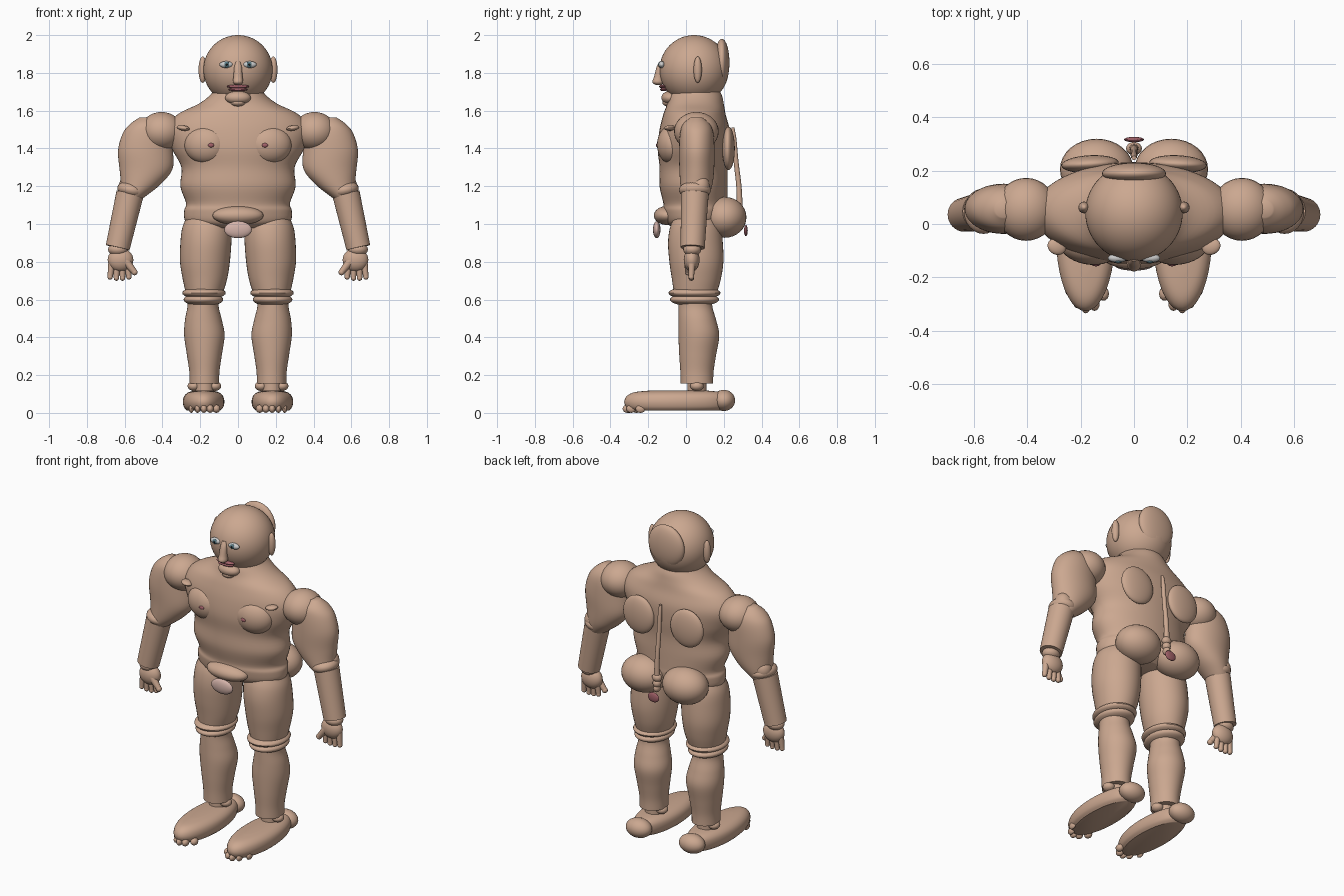
import bpy, bmesh, math
from mathutils import Vector, Matrix


def material(name, r, g, b):
    m = bpy.data.materials.new(name)
    m.diffuse_color = (r, g, b, 1)
    return m


SKIN = material("skin", 0.60, 0.39, 0.28)
ROSE = material("rose", 0.36, 0.12, 0.14)
PALE = material("pale_pink", 0.66, 0.45, 0.40)
WHITE = material("eye_white", 0.75, 0.78, 0.78)
IRIS = material("iris", 0.10, 0.20, 0.24)
BLACK = material("pupil", 0.01, 0.01, 0.01)


def finish(bm, name, mat, angle=40):
    bmesh.ops.recalc_face_normals(bm, faces=bm.faces[:])
    me = bpy.data.meshes.new(name)
    bm.to_mesh(me)
    bm.free()
    ob = bpy.data.objects.new(name, me)
    bpy.context.collection.objects.link(ob)
    me.materials.append(mat)
    bpy.ops.object.select_all(action='DESELECT')
    ob.select_set(True)
    bpy.context.view_layer.objects.active = ob
    bpy.ops.object.shade_smooth_by_angle(angle=math.radians(angle))
    return ob


def ball(name, c, r, mat=SKIN, rot=(0, 0, 0), seg=32):
    """Ellipsoid with centre c, radii r and XYZ rotation in degrees."""
    bm = bmesh.new()
    bmesh.ops.create_uvsphere(bm, u_segments=seg, v_segments=seg // 2, radius=1)
    m = Matrix.Translation(c)
    for a, ax in zip(rot, 'XYZ'):
        m = m @ Matrix.Rotation(math.radians(a), 4, ax)
    bmesh.ops.transform(bm, matrix=m @ Matrix.Diagonal((*r, 1)), verts=bm.verts)
    return finish(bm, name, mat)


def loft(name, secs, mat=SKIN, s=1, seg=40, steps=5):
    """Smooth stack of level ellipses; each section is (x, y, z, rx, ry)."""
    v = [Vector(p) for p in secs]
    rows = []
    for i in range(len(v) - 1):
        a, b, c, d = v[max(i - 1, 0)], v[i], v[i + 1], v[min(i + 2, len(v) - 1)]
        for k in range(steps):
            t = k / steps
            rows.append(0.5 * (2 * b + (c - a) * t + (2 * a - 5 * b + 4 * c - d) * t * t
                               + (3 * b - a - 3 * c + d) * t ** 3))
    rows.append(v[-1])
    bm = bmesh.new()
    rings = []
    for x, y, z, rx, ry in rows:
        rings.append([bm.verts.new((s * (x + rx * math.cos(2 * math.pi * j / seg)),
                                    y + ry * math.sin(2 * math.pi * j / seg), z))
                      for j in range(seg)])
    for p, q in zip(rings, rings[1:]):
        for j in range(seg):
            n = (j + 1) % seg
            bm.faces.new((p[j], p[n], q[n], q[j]))
    bm.faces.new(rings[0])
    bm.faces.new(rings[-1])
    return finish(bm, name, mat)


def rod(name, a, b, r1, r2, mat=SKIN, seg=32):
    """Tapered cylinder from a to b."""
    a, b = Vector(a), Vector(b)
    d = b - a
    bm = bmesh.new()
    bmesh.ops.create_cone(bm, cap_ends=True, segments=seg, radius1=r1, radius2=r2, depth=d.length)
    m = Matrix.Translation((a + b) / 2) @ d.to_track_quat('Z', 'Y').to_matrix().to_4x4()
    bmesh.ops.transform(bm, matrix=m, verts=bm.verts)
    return finish(bm, name, mat)


# torso
loft("torso", [(0, .05, .98, .20, .12), (0, .05, 1.01, .275, .155), (0, .05, 1.07, .285, .17),
               (0, .05, 1.11, .275, .17), (0, .04, 1.20, .305, .18), (0, .04, 1.30, .30, .18),
               (0, .04, 1.40, .35, .19), (0, .045, 1.50, .375, .185), (0, .045, 1.58, .32, .165),
               (0, .05, 1.635, .21, .15), (0, .05, 1.68, .15, .14), (0, .05, 1.72, .12, .12)], seg=56)
ball("lower_belly", (0, -.10, 1.045), (.135, .07, .05))
ball("front_pad", (0, -.155, .97), (.073, .02, .045), PALE)

# back details
loft("spine", [(0, .285, 1.07, .018, .016), (0, .28, 1.2, .014, .014), (0, .265, 1.33, .013, .013),
               (0, .255, 1.45, .012, .012), (0, .248, 1.51, .009, .008)], seg=16)
for i, z in enumerate((1.075, 1.04, 1.01)):
    ball("tailbone_%d" % i, (0, .283, z), (.03 - .005 * i, .025, .025), seg=16)
ball("tail_pad", (0, .317, .965), (.038, .01, .03), ROSE, seg=20)

# head
ball("head", (0, .043, 1.817), (.183, .183, .183), seg=56)
ball("head_back", (0, .19, 1.855), (.12, .04, .125), rot=(0, 0, 0), seg=40)
loft("nose", [(0, -.145, 1.735, .012, .012), (0, -.148, 1.75, .027, .03), (0, -.145, 1.78, .024, .024),
              (0, -.14, 1.83, .02, .016), (0, -.13, 1.86, .012, .01)], seg=20)
ball("upper_lip", (0, -.122, 1.728), (.06, .02, .010), ROSE, seg=24)
ball("lower_lip", (0, -.118, 1.712), (.052, .02, .009), ROSE, seg=24)
ball("chin", (0, -.085, 1.668), (.068, .045, .036))
ball("chin_tip", (0, -.09, 1.643), (.04, .035, .022))

# mirrored parts
for s, side in ((-1, "right"), (1, "left")):
    def b(name, c, r, mat=SKIN, rot=(0, 0, 0), seg=32):
        return ball(side + "_" + name, (s * c[0], c[1], c[2]), r, mat,
                    (rot[0], s * rot[1], s * rot[2]), seg)

    def l(name, secs):
        return loft(side + "_" + name, secs, s=s)

    # face
    b("ear", (.187, .062, 1.817), (.022, .022, .07), seg=24)
    b("eye", (.062, -.128, 1.844), (.036, .017, .018), WHITE, seg=24)
    b("iris", (.060, -.140, 1.844), (.015, .0075, .015), IRIS, seg=20)
    b("pupil", (.060, -.145, 1.844), (.007, .004, .007), BLACK, seg=16)

    # chest, shoulder blades, buttocks
    b("chest", (.17, -.08, 1.42), (.115, .072, .10), rot=(0, 0, 10))
    b("nipple", (.143, -.15, 1.417), (.017, .009, .012), ROSE, seg=16)
    b("collar_bone", (.29, -.085, 1.508), (.036, .03, .014), rot=(0, -8, 25), seg=20)
    b("shoulder_blade", (.165, .225, 1.40), (.108, .033, .115), rot=(0, 0, -3))
    b("buttock", (.14, .205, 1.035), (.138, .115, .108))

    # arm
    b("shoulder", (.405, .055, 1.49), (.115, .118, .103))
    l("upper_arm", [(.49, .055, 1.565, .03, .03), (.485, .055, 1.53, .085, .07), (.485, .057, 1.48, .125, .088),
                    (.49, .057, 1.39, .145, .094), (.487, .057, 1.29, .14, .092), (.515, .055, 1.21, .105, .085),
                    (.555, .05, 1.15, .07, .07), (.565, .05, 1.12, .04, .05)])
    b("elbow", (.565, .048, 1.18), (.075, .085, .045), rot=(0, -12, 0))
    b("elbow_point", (.58, .075, 1.20), (.05, .05, .06))
    rod(side + "_forearm", (s * .572, .047, 1.16), (s * .637, .035, .875), .073, .064)
    b("wrist", (.635, .033, .865), (.053, .048, .035), seg=24)
    b("palm", (.622, .03, .81), (.068, .042, .062))
    for i in range(4):
        x = .585 + .028 * i
        xe = .578 + .033 * i
        ze = .713 + (.006 if i in (0, 3) else 0)
        rod(side + "_finger_%d" % i, (s * x, .03, .79), (s * xe, .028, ze), .019, .014, seg=14)
        b("finger_tip_%d" % i, (xe, .028, ze), (.0145, .015, .014), seg=14)
    rod(side + "_thumb", (s * .60, .015, .81), (s * .55, .01, .748), .024, .016, seg=14)
    b("thumb_tip", (.548, .01, .745), (.017, .017, .017), seg=14)

    # leg
    l("thigh", [(.16, .05, 1.04, .11, .11), (.165, .05, .98, .13, .135), (.17, .05, .90, .135, .145),
                (.175, .055, .80, .132, .143), (.175, .055, .71, .118, .13), (.178, .05, .64, .10, .115)])
    b("knee_band", (.18, .045, .635), (.115, .138, .034))
    b("knee", (.183, .045, .60), (.105, .13, .036))
    l("shin", [(.185, .05, .61, .085, .09), (.185, .05, .56, .083, .09), (.183, .06, .49, .098, .10),
               (.178, .068, .41, .107, .108), (.178, .062, .31, .093, .098), (.178, .058, .22, .08, .088),
               (.178, .058, .155, .078, .086)])
    rod(side + "_ankle", (s * .178, .058, .10), (s * .178, .058, .17), .05, .05)
    for k in (-1, 1):
        b("ankle_bone_%d" % (k + 1), (.178 + k * .055, .058, .142), (.034, .036, .026), seg=20)

    # foot with flat sole
    l("foot", [(.182, -.055, .012, .088, .235), (.182, -.055, .03, .104, .262), (.182, -.055, .06, .11, .272),
               (.182, -.05, .09, .102, .262), (.182, -.045, .11, .078, .225), (.182, -.04, .119, .04, .14)])
    b("heel", (.182, .20, .066), (.08, .06, .056))
    for i in range(5):
        x = .115 + .033 * i
        y = -.235 - .075 * (1 - ((x - .175) / .075) ** 2)
        b("toe_%d" % i, (x, y, .022), (.021 - .002 * i, .026, .022), seg=16)
